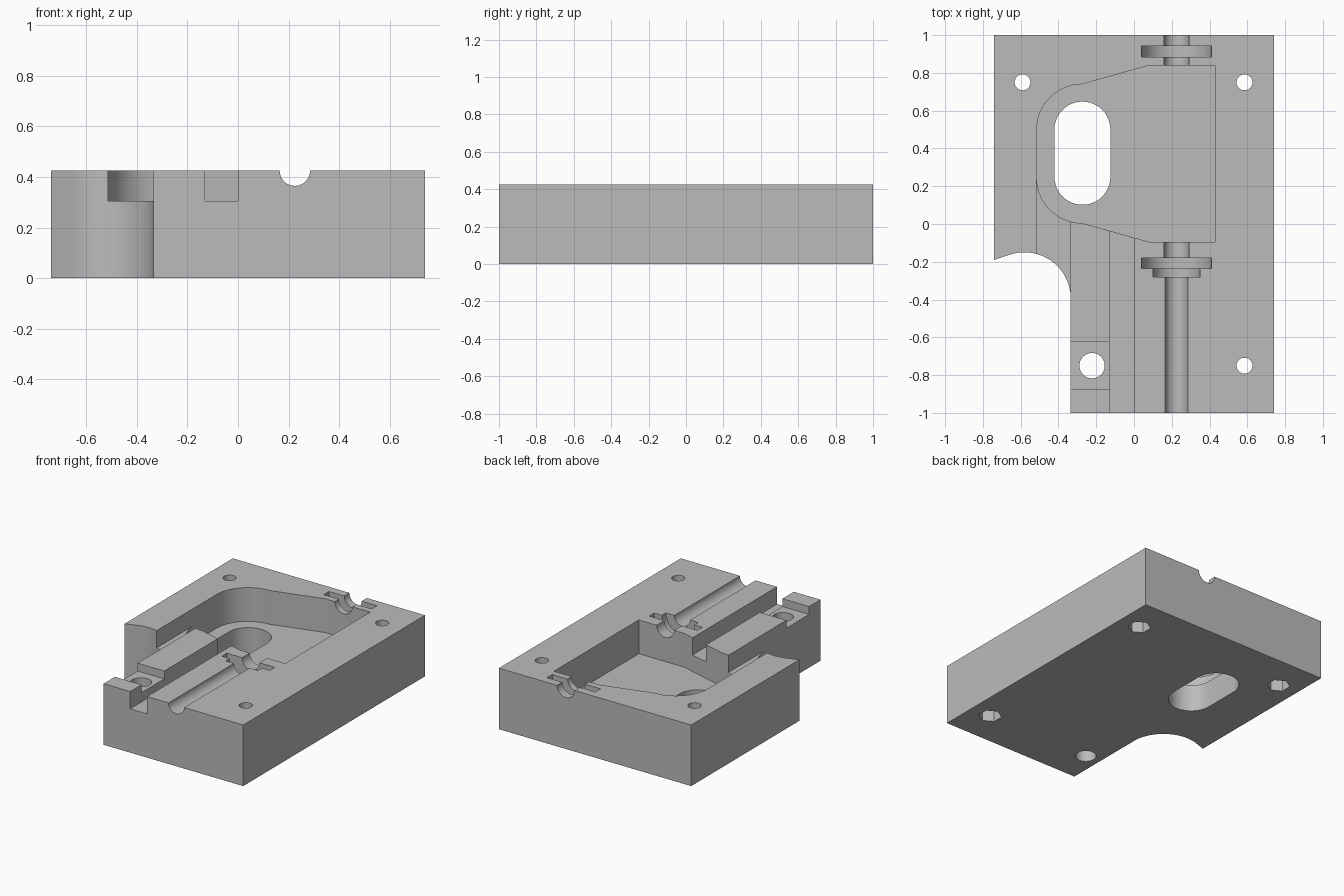
import bpy
import bmesh
from math import cos, sin, radians, pi
from mathutils import Matrix

old = bpy.data.objects.get("Cube")
if old:
    bpy.data.objects.remove(old, do_unlink=True)

TOP = 0.425
OVER = 0.6
SHELF = 0.305
POCKET_FLOOR = 0.19
SHAFT_X = 0.225

grey = bpy.data.materials.new("plain_grey")
grey.use_nodes = True
colour = (0.5, 0.5, 0.5, 1)
grey.diffuse_color = colour
grey.node_tree.nodes["Principled BSDF"].inputs["Base Color"].default_value = colour


def finish(name, bm):
    bmesh.ops.recalc_face_normals(bm, faces=bm.faces)
    mesh = bpy.data.meshes.new(name)
    bm.to_mesh(mesh)
    bm.free()
    mesh.materials.append(grey)
    obj = bpy.data.objects.new(name, mesh)
    bpy.context.collection.objects.link(obj)
    return obj


def prism(name, outline, low, high):
    """Extrude a plan outline from low to high."""
    bm = bmesh.new()
    face = bm.faces.new([bm.verts.new((x, y, low)) for x, y in outline])
    result = bmesh.ops.extrude_face_region(bm, geom=[face])
    verts = [v for v in result["geom"] if isinstance(v, bmesh.types.BMVert)]
    bmesh.ops.translate(bm, verts=verts, vec=(0, 0, high - low))
    return finish(name, bm)


def box(name, x0, x1, y0, y1, low, high):
    return prism(name, [(x0, y0), (x1, y0), (x1, y1), (x0, y1)], low, high)


def arc(cx, cy, radius, start, end, steps=24):
    angles = [radians(start + (end - start) * i / steps) for i in range(steps + 1)]
    return [(cx + radius * cos(a), cy + radius * sin(a)) for a in angles]


def disc(name, x, y, radius, low, high, sides=40, turn=0.0):
    step = 2 * pi / sides
    outline = [(x + radius * cos(turn + i * step), y + radius * sin(turn + i * step))
               for i in range(sides)]
    return prism(name, outline, low, high)


def shaft(name, radius, y0, y1):
    """Cylinder along y, centred on the top surface."""
    bm = bmesh.new()
    place = Matrix.Translation((SHAFT_X, (y0 + y1) / 2, TOP)) @ Matrix.Rotation(pi / 2, 4, "X")
    bmesh.ops.create_cone(bm, cap_ends=True, segments=64, radius1=radius,
                          radius2=radius, depth=y1 - y0, matrix=place)
    return finish(name, bm)


# Main block
block = box("housing_block", -0.74, 0.74, -1, 1, 0, TOP)
cutters = []

# Rounded notch in the front corner
notch = arc(-0.58, -0.395, 0.245, 0, 108) + [(-0.8, -0.21), (-0.8, -1.1), (-0.335, -1.1)]
cutters.append(prism("corner_notch", notch, -0.1, OVER))

# Main pocket with its rounded end
pocket = [(0.08, 0.84), (0.43, 0.84), (0.43, -0.095), (0.08, -0.095)]
pocket = arc(-0.275, 0.245, 0.24, 270, 180) + arc(-0.275, 0.5, 0.24, 180, 90) + pocket
cutters.append(prism("main_pocket", pocket, POCKET_FLOOR, OVER))

# Long window through the pocket floor
window = arc(-0.273, 0.5, 0.148, 0, 180) + arc(-0.273, 0.25, 0.148, 180, 360)
cutters.append(prism("floor_window", window, -0.1, OVER))

# Channels and the low recess across the bar
cutters.append(box("side_channel", -0.515, -0.335, -0.39, 0.23, SHELF, OVER))
cutters.append(box("front_channel", -0.13, 0, -1.1, 0.1, SHELF, OVER))
cutters.append(box("bar_recess", -0.4, -0.1, -0.875, -0.625, 0.37, OVER))

# Shaft groove with flange and bearing seats
seats = [("front_shaft", 0.06, -1.1, -0.25), ("bearing_seat", 0.125, -0.28, -0.2),
         ("front_flange", 0.185, -0.235, -0.18), ("front_neck", 0.067, -0.2, 0.1),
         ("rear_neck", 0.067, 0.7, 1.1), ("rear_flange", 0.185, 0.885, 0.943)]
cutters += [shaft(*seat) for seat in seats]

# Bolt holes with hexagonal nut pockets underneath
for x, y in [(-0.59, 0.75), (0.585, 0.75), (0.585, -0.75)]:
    cutters.append(disc("bolt_hole", x, y, 0.042, -0.1, OVER))
    cutters.append(disc("nut_pocket", x, y, 0.075, -0.1, 0.12, 6, pi / 2))
cutters.append(disc("bar_hole", -0.222, -0.75, 0.067, -0.1, OVER))

# Cut everything out of the block
bpy.ops.object.select_all(action="DESELECT")
bpy.context.view_layer.objects.active = block
block.select_set(True)
for cutter in cutters:
    cutter.hide_render = True
    cut = block.modifiers.new(cutter.name, "BOOLEAN")
    cut.operation = "DIFFERENCE"
    cut.solver = "EXACT"
    cut.object = cutter
    bpy.ops.object.modifier_apply(modifier=cut.name)
    bpy.data.objects.remove(cutter, do_unlink=True)

bpy.ops.object.shade_smooth_by_angle(angle=radians(25))
